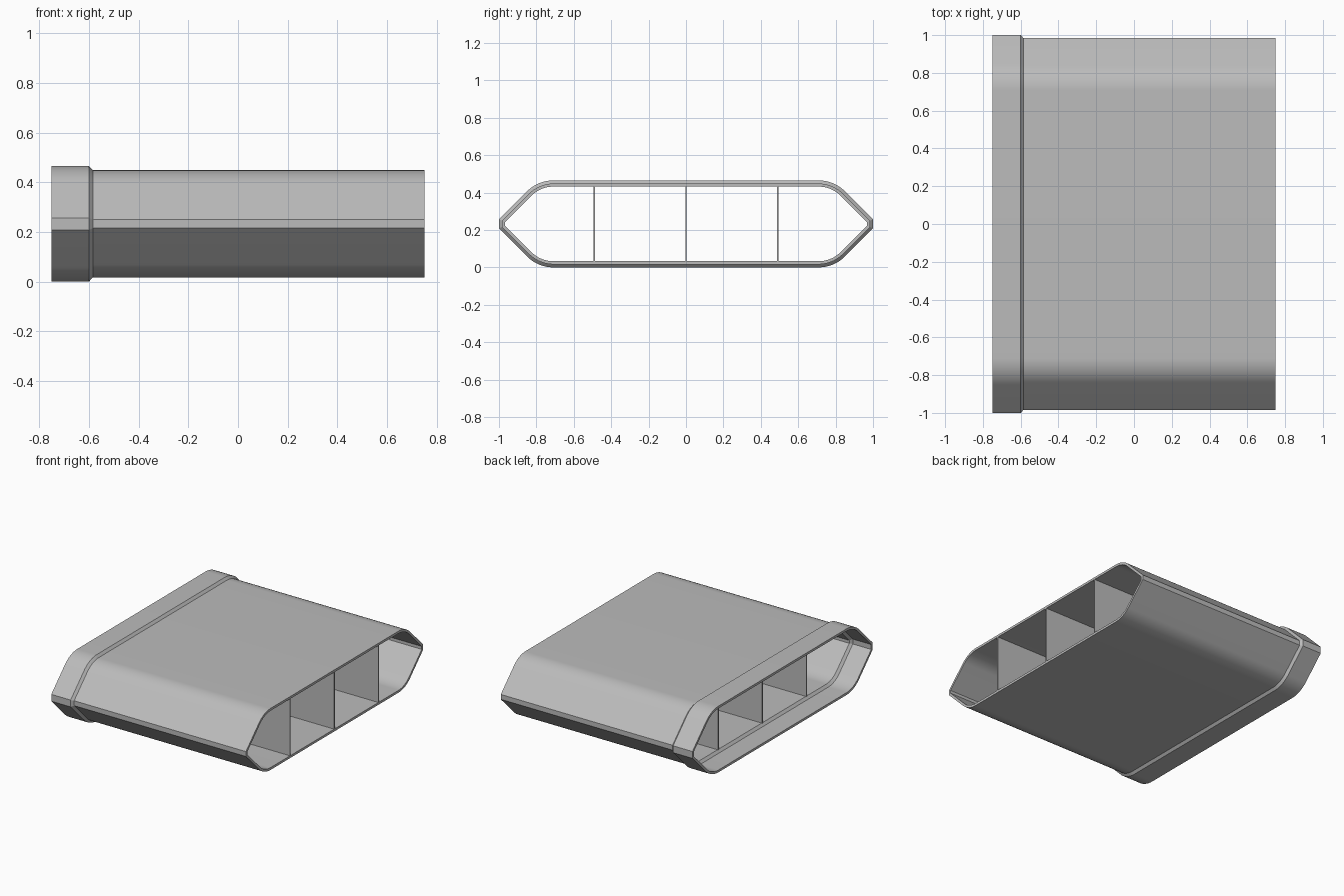
import bpy
import bmesh
from math import sin, cos, tan, radians
from mathutils import Vector

cube = bpy.data.objects.get("Cube")
if cube:
    bpy.data.objects.remove(cube, do_unlink=True)

MID_Z = 0.2325       # height of the centre line
WALL = 0.0165        # wall thickness
ARC_STEPS = 12

grey = bpy.data.materials.new("plain grey")
grey.use_nodes = True
colour = (0.5, 0.5, 0.5, 1)
grey.diffuse_color = colour
grey.node_tree.nodes["Principled BSDF"].inputs["Base Color"].default_value = colour


def finish(name, bm):
    bmesh.ops.recalc_face_normals(bm, faces=bm.faces)
    mesh = bpy.data.meshes.new(name)
    bm.to_mesh(mesh)
    bm.free()
    mesh.materials.append(grey)
    obj = bpy.data.objects.new(name, mesh)
    bpy.context.collection.objects.link(obj)
    return obj


def section(inset):
    """Flat hexagonal duct outline (y, z) with rounded shoulders, moved inward by inset."""
    half_w, half_h = 1 - inset, MID_Z - inset
    nose = 0.024 - inset * tan(radians(22.5))
    radius = 0.2 - inset
    flat_end = half_w - (half_h - nose) - radius * tan(radians(22.5))
    quarter = [(half_w, nose)]
    for i in range(ARC_STEPS + 1):
        a = radians(45 + 45 * i / ARC_STEPS)
        quarter.append((flat_end + radius * cos(a), half_h - radius + radius * sin(a)))
    upper = quarter + [(-y, z) for y, z in reversed(quarter)]
    return upper + [(-y, -z) for y, z in upper]


# Duct shell with socket collar: rings run along the outside, then back inside
rings = [(-0.75, 0), (-0.6, 0), (-0.584, WALL), (0.75, WALL),
         (0.75, 2 * WALL), (-0.591, 2 * WALL), (-0.607, WALL), (-0.75, WALL)]
bm = bmesh.new()
loops = [[bm.verts.new((x, y, MID_Z + z)) for y, z in section(inset)] for x, inset in rings]
for k, a in enumerate(loops):
    b = loops[(k + 1) % len(loops)]
    for i in range(len(a)):
        j = (i + 1) % len(a)
        bm.faces.new((a[i], a[j], b[j], b[i]))
shell = finish("duct_shell", bm)
bpy.context.view_layer.objects.active = shell
shell.select_set(True)
bpy.ops.object.shade_smooth_by_angle(angle=radians(30))

# Upright dividers inside the duct
for name, y in (("front_divider", -0.49), ("middle_divider", 0), ("back_divider", 0.49)):
    bm = bmesh.new()
    bmesh.ops.create_cube(bm, size=1)
    bmesh.ops.scale(bm, vec=Vector((1.345, 0.008, 0.402)), verts=bm.verts)
    bmesh.ops.translate(bm, vec=Vector((0.0775, y, MID_Z)), verts=bm.verts)
    finish(name, bm)
